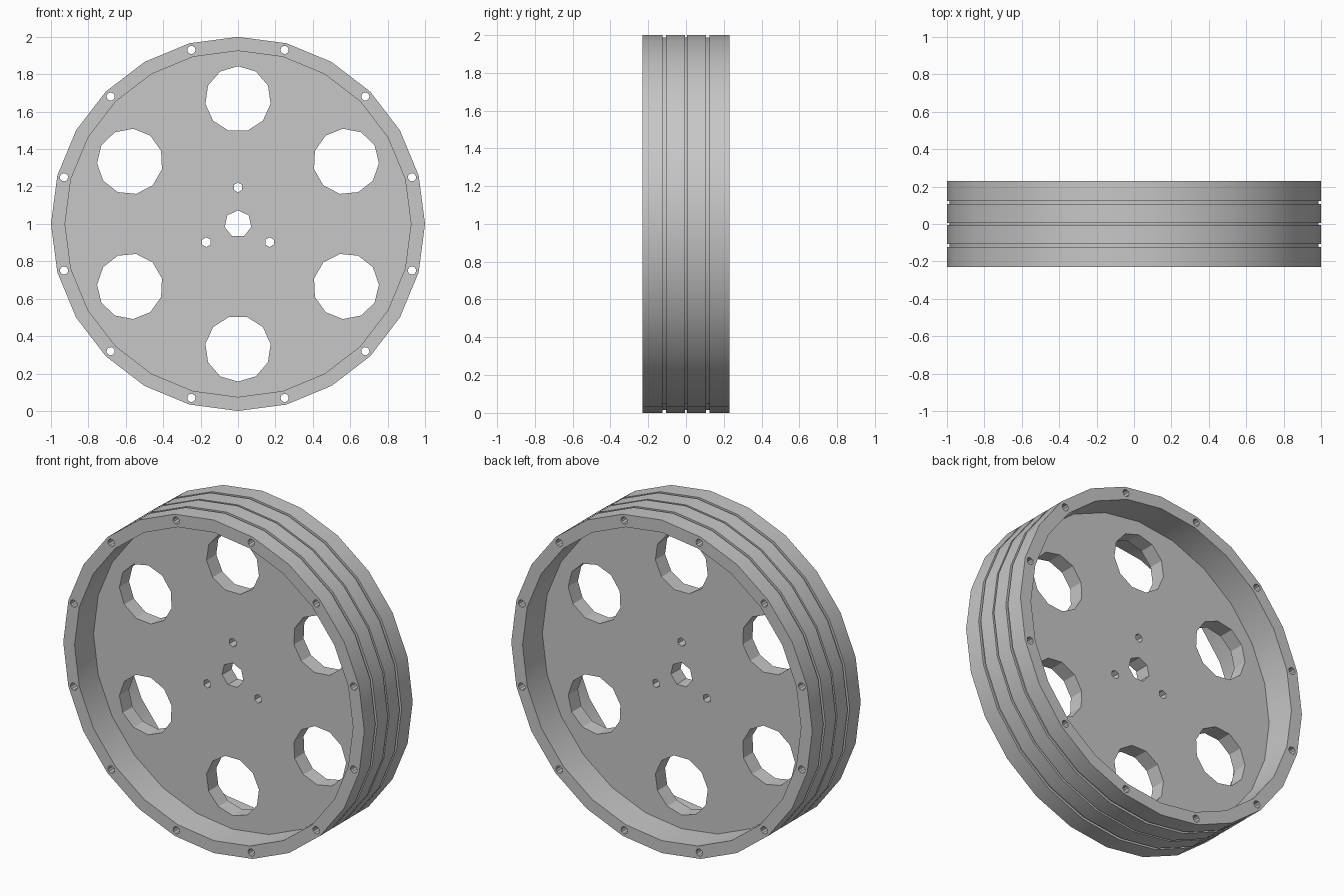
import bpy, bmesh
from math import sin, cos, pi, radians

cube = bpy.data.objects.get("Cube")
if cube:
    bpy.data.objects.remove(cube, do_unlink=True)

grey = bpy.data.materials.new("plain_grey")
grey.use_nodes = True
colour = (0.57, 0.57, 0.57, 1)
grey.diffuse_color = colour
grey.node_tree.nodes["Principled BSDF"].inputs["Base Color"].default_value = colour


def ring(bm, x, z, y, radius, sides, turn=0.0):
    """Circle of vertices facing along y."""
    return [bm.verts.new((x + radius * sin(turn + 2 * pi * i / sides), y,
                          z + radius * cos(turn + 2 * pi * i / sides)))
            for i in range(sides)]


def skin(bm, rings):
    """Closed solid through a row of rings."""
    for a, b in zip(rings, rings[1:]):
        for i in range(len(a)):
            j = (i + 1) % len(a)
            bm.faces.new((a[i], a[j], b[j], b[i]))
    bm.faces.new(rings[0])
    bm.faces.new(rings[-1])


def finish(bm, name):
    bmesh.ops.recalc_face_normals(bm, faces=bm.faces)
    mesh = bpy.data.meshes.new(name)
    bm.to_mesh(mesh)
    bm.free()
    mesh.materials.append(grey)
    obj = bpy.data.objects.new(name, mesh)
    bpy.context.collection.objects.link(obj)
    return obj


# Wheel body: web disc, raised rim and three tread grooves
OUTER, INNER, GROOVE, HALF = 1.0, 0.925, 0.986, 0.23
profile = [(INNER, -0.05), (INNER, -HALF), (OUTER, -HALF)]
for y, half_width in ((-0.115, 0.009), (0.0, 0.006), (0.115, 0.009)):
    profile += [(OUTER, y - half_width), (GROOVE, y - half_width),
                (GROOVE, y + half_width), (OUTER, y + half_width)]
profile += [(OUTER, HALF), (INNER, HALF), (INNER, 0.042)]
bm = bmesh.new()
skin(bm, [ring(bm, 0, 1, y, r, 24) for r, y in profile])
wheel = finish(bm, "wheel")

# Cutters: lightening holes, rim bolt holes, hub bolt holes, axle hole
bm = bmesh.new()


def drill(count, distance, start, radius, sides):
    for k in range(count):
        a = radians(start) + 2 * pi * k / count
        x, z = distance * sin(a), 1 + distance * cos(a)
        skin(bm, [ring(bm, x, z, y, radius, sides, a) for y in (-0.4, 0.4)])


drill(6, 0.667, 0, 0.176, 11)
drill(12, 0.963, 15, 0.022, 10)
drill(3, 0.195, 0, 0.026, 6)
drill(1, 0, 0, 0.073, 7)
cutter = finish(bm, "hole_cutter")
cutter.hide_render = True

cut = wheel.modifiers.new("holes", 'BOOLEAN')
cut.operation = 'DIFFERENCE'
cut.solver = 'EXACT'
cut.object = cutter
bpy.ops.object.select_all(action='DESELECT')
wheel.select_set(True)
bpy.context.view_layer.objects.active = wheel
bpy.ops.object.modifier_apply(modifier=cut.name)
bpy.data.objects.remove(cutter, do_unlink=True)
bpy.ops.object.shade_smooth_by_angle(angle=radians(28))
